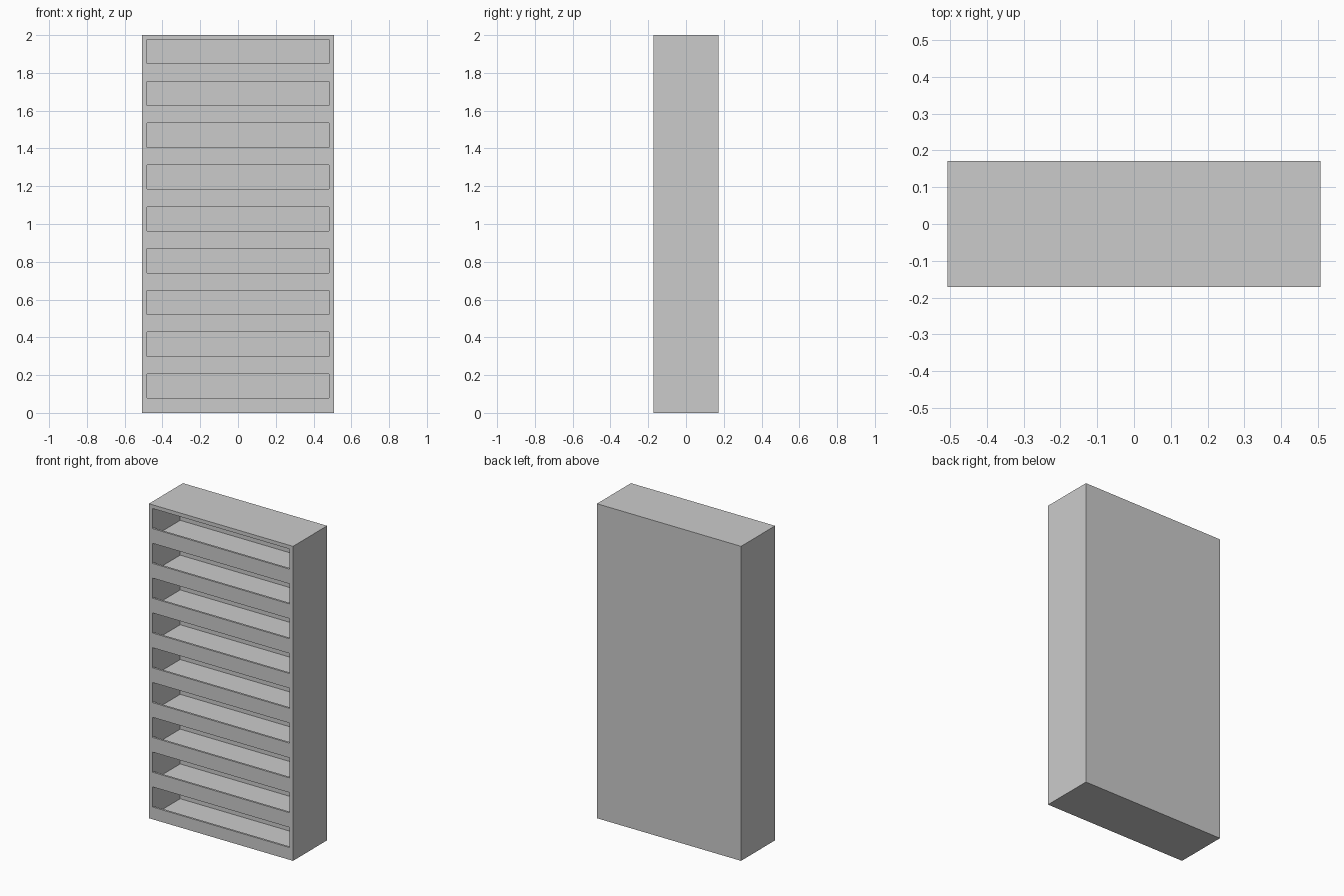
import bpy

if "Cube" in bpy.data.objects:
    bpy.data.objects.remove(bpy.data.objects["Cube"])

W, D, H = 1.014, 0.342, 2.0      # outer size
T = 0.026                        # panel thickness
BACK = 0.065                     # back thickness
LIP = 0.013                      # front rail thickness
N, PITCH = 9, 0.2213             # compartments
OPEN_Z, OPEN_H = 0.078, 0.128    # first opening
DROP = 0.053                     # shelf surface below rail top


def box(name, x0, x1, y0, y1, z0, z1):
    bpy.ops.mesh.primitive_cube_add(size=1, location=((x0 + x1) / 2, (y0 + y1) / 2, (z0 + z1) / 2))
    ob = bpy.context.object
    ob.name = name
    ob.scale = (x1 - x0, y1 - y0, z1 - z0)
    bpy.ops.object.transform_apply(location=False, rotation=False, scale=True)
    return ob


# solid cabinet block
cabinet = box("cabinet", -W / 2, W / 2, -D / 2, D / 2, 0, H)

xi = W / 2 - T
for i in range(N):
    z = OPEN_Z + i * PITCH
    # compartment behind the rail, and the slot through the front
    cutters = (
        box("compartment_cutter", -xi, xi, -D / 2 + LIP, D / 2 - BACK, z - DROP, z + OPEN_H),
        box("opening_cutter", -xi, xi, -D / 2 - 0.1, -D / 2 + 0.1, z, z + OPEN_H),
    )
    for c in cutters:
        m = cabinet.modifiers.new("cut", 'BOOLEAN')
        m.operation = 'DIFFERENCE'
        m.solver = 'EXACT'
        m.object = c
        bpy.context.view_layer.objects.active = cabinet
        bpy.ops.object.modifier_apply(modifier=m.name)
        bpy.data.objects.remove(c)
